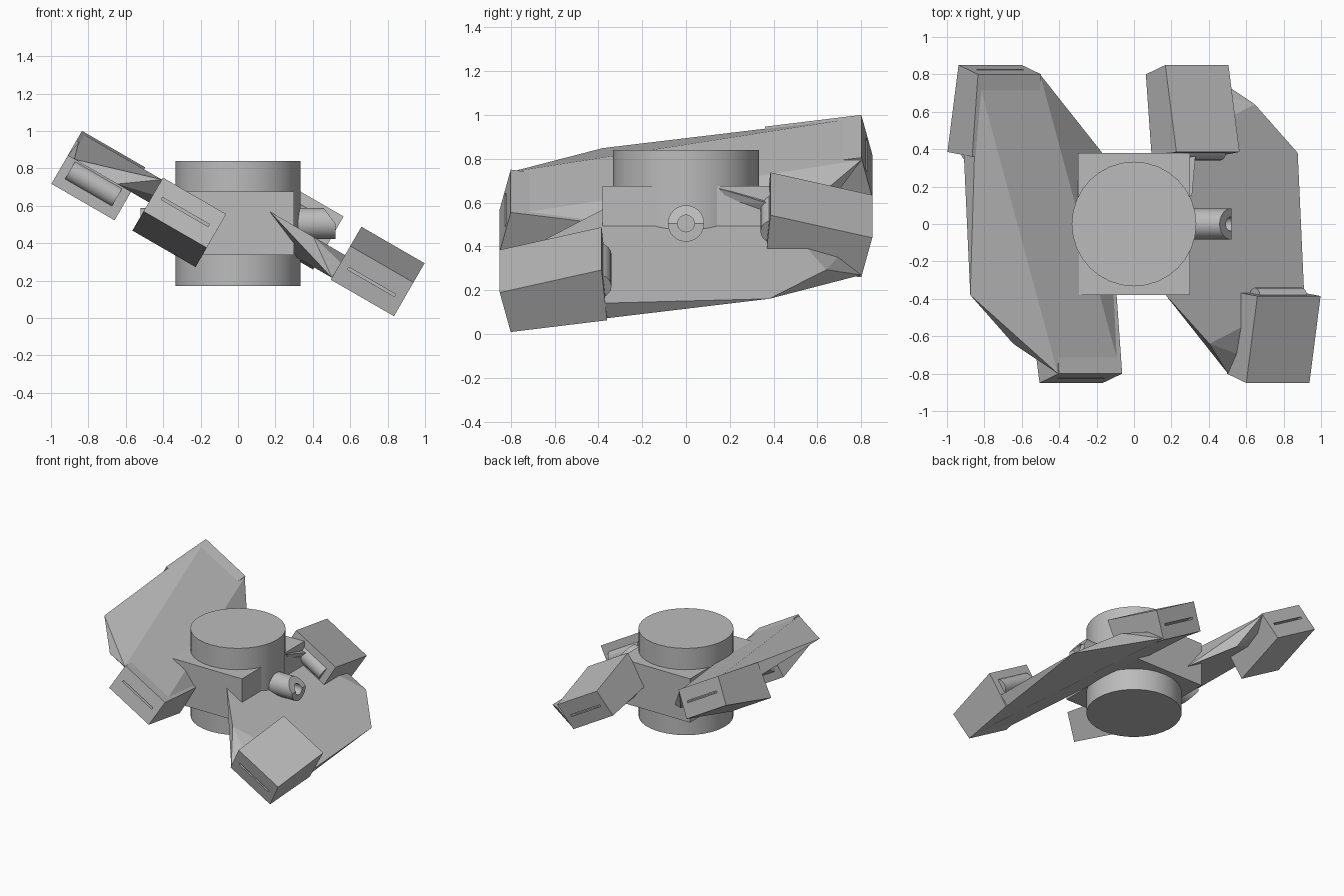
import bpy, bmesh, math
from mathutils import Vector

if "Cube" in bpy.data.objects:
    bpy.data.objects.remove(bpy.data.objects["Cube"])

CENTRE = Vector((0, 0, 0.505))
TILT = math.radians(30)
ALONG = Vector((math.cos(TILT), 0, -math.sin(TILT)))
NORMAL = Vector((math.sin(TILT), 0, math.cos(TILT)))

grey = bpy.data.materials.new("plain_grey")
grey.use_nodes = True
grey.diffuse_color = (0.5, 0.5, 0.5, 1)
grey.node_tree.nodes["Principled BSDF"].inputs["Base Color"].default_value = (0.5, 0.5, 0.5, 1)


def finish(name, bm, smooth=None):
    bmesh.ops.recalc_face_normals(bm, faces=bm.faces)
    mesh = bpy.data.meshes.new(name)
    bm.to_mesh(mesh)
    bm.free()
    obj = bpy.data.objects.new(name, mesh)
    bpy.context.collection.objects.link(obj)
    mesh.materials.append(grey)
    if smooth:
        bpy.ops.object.select_all(action='DESELECT')
        obj.select_set(True)
        bpy.context.view_layer.objects.active = obj
        bpy.ops.object.shade_smooth_by_angle(angle=math.radians(smooth))
    return obj


def hull(name, points):
    bm = bmesh.new()
    verts = [bm.verts.new(p) for p in points]
    res = bmesh.ops.convex_hull(bm, input=verts)
    bmesh.ops.delete(bm, geom=list(set(v for v in res["geom_interior"] + res["geom_unused"]
                                       if isinstance(v, bmesh.types.BMVert))), context='VERTS')
    bmesh.ops.dissolve_limit(bm, angle_limit=0.02, verts=bm.verts, edges=bm.edges)
    return finish(name, bm)


def tilted(side, u, y, n):
    """Point in the tilted wing frame; side -1 is the opposite wing."""
    return CENTRE + side * (ALONG * u + Vector((0, y, 0)) + NORMAL * n)


def lathe(name, rings, place, smooth=30, count=32):
    """Join rings of points and cap both ends."""
    bm = bmesh.new()
    loops = []
    for ring in rings:
        loops.append([bm.verts.new(place(ring, 2 * math.pi * i / count)) for i in range(count)])
    for a, b in zip(loops, loops[1:]):
        for i in range(count):
            j = (i + 1) % count
            bm.faces.new((a[i], a[j], b[j], b[i]))
    bm.faces.new(loops[0])
    bm.faces.new(loops[-1])
    return finish(name, bm, smooth)


def nacelle(name, side, u0, u1, end):
    """Wedge-shaped pod; end is -1 or 1 for the tip it sits on."""
    profile = [(0.80, -0.012), (0.85, 0.196), (0.385, 0.315), (0.36, 0.05)]
    pod = hull(name, [tilted(side, u, end * y, n) for u in (u0, u1) for y, n in profile])
    # narrow slot in the tip
    cutter = hull("slot_cutter", [tilted(side, u, end * y, n) for u in (u0 + 0.05, u1 - 0.05)
                                  for y in (0.77, 0.9) for n in (0.08, 0.094)])
    cutter.hide_render = True
    mod = pod.modifiers.new("slot", 'BOOLEAN')
    mod.operation = 'DIFFERENCE'
    mod.solver = 'EXACT'
    mod.object = cutter
    bpy.context.view_layer.objects.active = pod
    bpy.ops.object.modifier_apply(modifier="slot")
    bpy.data.objects.remove(cutter)
    # roller across the inner end
    lathe(name + "_roller", [u0 + 0.05, u1 - 0.05],
          lambda u, a: tilted(side, u, end * (0.40 + 0.06 * math.cos(a)),
                              0.20 + 0.06 * math.sin(a)), count=20)


# central drum and block
lathe("central_drum", [0.17, 0.84],
      lambda z, a: Vector((0.333 * math.cos(a), 0.333 * math.sin(a), z)))
hull("central_block", [(x, y, z) for x in (-0.3, 0.3) for y in (-0.38, 0.38) for z in (0.337, 0.675)])

for side, label in ((1, "left"), (-1, "right")):
    # wing: flat inner face, faceted outer face
    outline = [(0.97, -0.8, 0), (0.58, -0.8, 0), (0.47, 0.8, 0), (0.08, 0.8, 0),
               (0.97, -0.38, 0.14), (0.115, -0.38, 0.14), (0.93, 0.38, 0.14), (0.08, 0.38, 0.14),
               (0.665, 0.64, 0.14), (0.385, -0.64, 0.14)]
    hull(label + "_wing", [tilted(side, *p) for p in outline])

    nacelle(label + "_outer_pod", side, 0.58, 0.97, -1)
    nacelle(label + "_inner_pod", side, 0.08, 0.47, 1)

    # side port: hollow tube with a slanted upper lip
    def port_point(ring, a):
        x, r = ring
        z = r * math.sin(a)
        if x > 0.5:
            x -= 0.75 * max(0, z)
        return CENTRE + side * Vector((x, r * math.cos(a), z))
    lathe(label + "_port", [(0.2, 0.083), (0.52, 0.083), (0.52, 0.038), (0.4, 0.038)], port_point)

    # thin brace between block and inner pod
    hull(label + "_brace", [CENTRE + side * Vector(p) for p in
                            ((0.27, 0.15, 0.16), (0.31, 0.15, 0.16), (0.29, 0.2, 0.1),
                             (0.27, 0.4, 0.1), (0.33, 0.38, 0.09), (0.3, 0.38, 0.05))])
